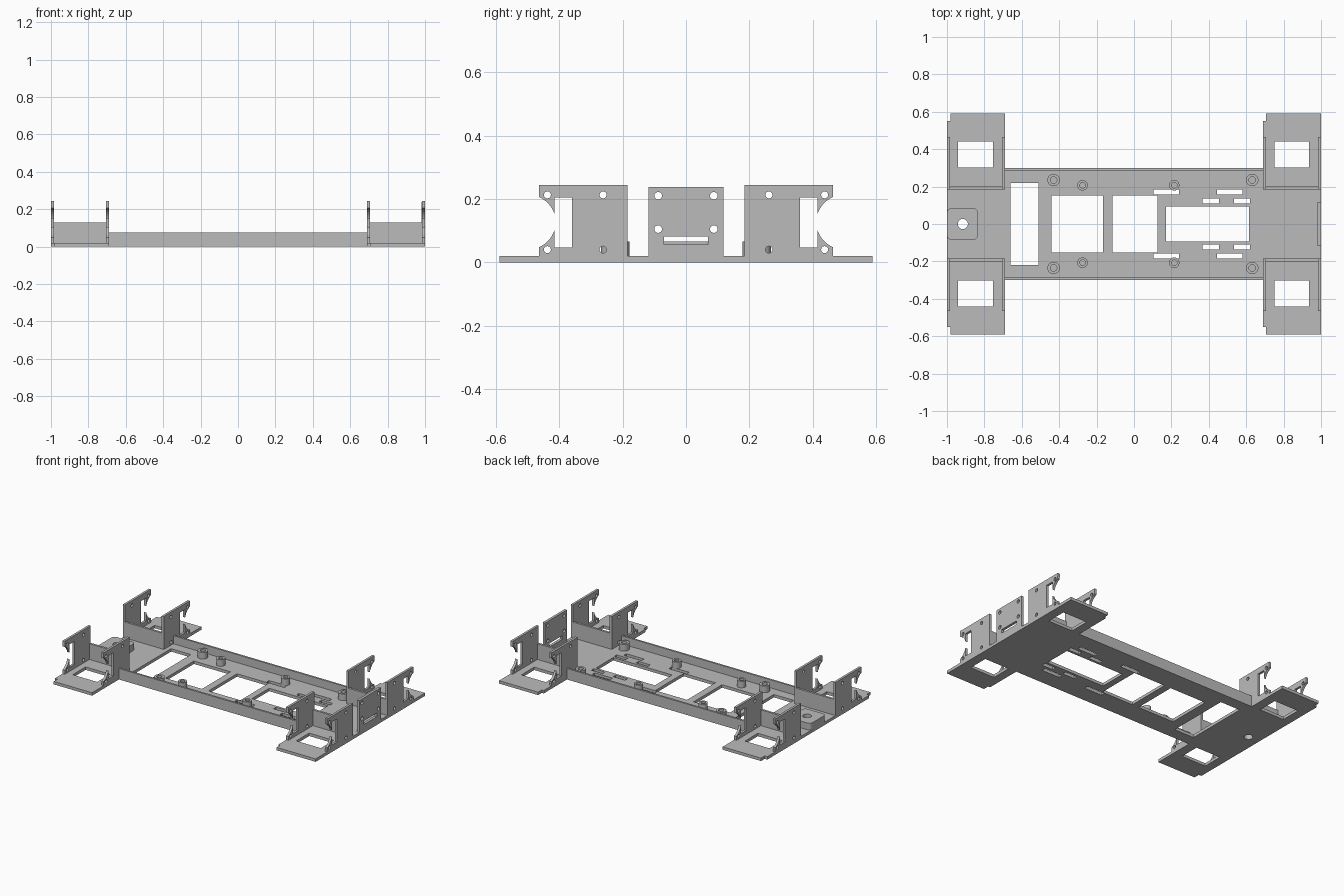
import bpy, bmesh, math
from mathutils import Matrix

cube = bpy.data.objects.get("Cube")
if cube:
    bpy.data.objects.remove(cube, do_unlink=True)

grey = bpy.data.materials.new("plain grey")
grey.use_nodes = True
grey.diffuse_color = (0.5, 0.5, 0.5, 1)
grey.node_tree.nodes["Principled BSDF"].inputs["Base Color"].default_value = (0.5, 0.5, 0.5, 1)

UPRIGHT = Matrix(((0, 0, 1, 0), (1, 0, 0, 0), (0, 1, 0, 0), (0, 0, 0, 1)))


def rect(x0, x1, y0, y1):
    return [(x0, y0), (x1, y0), (x1, y1), (x0, y1)]


def arc(cx, cy, r, a0, a1, n):
    angles = [math.radians(a0 + (a1 - a0) * i / n) for i in range(n + 1)]
    return [(cx + r * math.cos(a), cy + r * math.sin(a)) for a in angles]


def circle(cx, cy, r, n=32):
    return arc(cx, cy, r, 0, 360, n)[:-1]


def panel(name, loops, lo, hi, upright=False):
    """Extrude an outline with holes; upright panels take (y, z) loops and x limits."""
    curve = bpy.data.curves.new(name + " profile", 'CURVE')
    curve.dimensions = '2D'
    curve.fill_mode = 'BOTH'
    curve.extrude = (hi - lo) / 2
    for pts in loops:
        spline = curve.splines.new('POLY')
        spline.points.add(len(pts) - 1)
        for p, (x, y) in zip(spline.points, pts):
            p.co = (x, y, 0, 1)
        spline.use_cyclic_u = True
    temp = bpy.data.objects.new(name + " temp", curve)
    mesh = bpy.data.meshes.new_from_object(temp)
    bpy.data.objects.remove(temp)
    bpy.data.curves.remove(curve)
    mesh.transform(Matrix.Translation((0, 0, (lo + hi) / 2)))
    if upright:
        mesh.transform(UPRIGHT)
    bm = bmesh.new()
    bm.from_mesh(mesh)
    bmesh.ops.remove_doubles(bm, verts=bm.verts, dist=0.0001)
    bmesh.ops.recalc_face_normals(bm, faces=bm.faces)
    for f in bm.faces:
        f.smooth = False
    bm.to_mesh(mesh)
    bm.free()
    mesh.name = name
    mesh.materials.clear()
    mesh.materials.append(grey)
    obj = bpy.data.objects.new(name, mesh)
    bpy.context.collection.objects.link(obj)
    return obj


FLOOR = 0.02

# Base plate: narrow middle, four corner tabs, notched on their -x sides
top_edge = [(1, 0.59), (0.705, 0.59), (0.705, 0.55), (0.69, 0.55), (0.69, 0.3),
            (-0.69, 0.3), (-0.69, 0.59), (-0.98, 0.59), (-0.98, 0.55), (-1, 0.55)]
outline = top_edge + [(x, -y) for x, y in reversed(top_edge)]
cutouts = [rect(-0.66, -0.51, -0.22, 0.22),
           rect(-0.44, -0.165, -0.153, 0.153),
           rect(-0.115, 0.125, -0.153, 0.153),
           rect(0.17, 0.615, -0.093, 0.093),
           circle(-0.915, 0, 0.027)]
for s in (1, -1):
    for x0, x1 in ((0.105, 0.24), (0.445, 0.58)):
        cutouts.append(rect(x0, x1, *sorted((s * 0.157, s * 0.185))))
    for x0, x1 in ((0.365, 0.455), (0.535, 0.62)):
        cutouts.append(rect(x0, x1, *sorted((s * 0.11, s * 0.137))))
    for x0, x1 in ((-0.94, -0.755), (0.75, 0.935)):
        cutouts.append(rect(x0, x1, *sorted((s * 0.303, s * 0.442))))
panel("base_plate", [outline] + cutouts, 0, FLOOR)

# Bracket profile with an open window and a round bite in its outer edge
bracket = ([(0.185, FLOOR), (0.465, FLOOR)]
           + arc(0.498, 0.127, 0.086, 247.4, 195.2, 8)
           + [(0.415, 0.047), (0.36, 0.047), (0.36, 0.205), (0.415, 0.205)]
           + arc(0.498, 0.127, 0.086, 164.8, 112.6, 8)
           + [(0.465, 0.245), (0.185, 0.245)])
screw_holes = [circle(y, z, 0.011, 20) for y in (0.262, 0.438) for z in (0.04, 0.213)]

for s, side in ((1, "back"), (-1, "front")):
    # Side rails
    panel(side + "_rail", [rect(-0.69, 0.69, *sorted((s * 0.287, s * 0.3)))], 0, 0.075)
    loops = [[(s * y, z) for y, z in loop] for loop in [bracket] + screw_holes]
    for end, limits in (("right", (-1, -0.69)), ("left", (0.69, 1))):
        # Cross wall joining each pair of brackets
        panel(f"{side}_{end}_cross_wall",
              [rect(*limits, *sorted((s * 0.185, s * 0.2)))], FLOOR, 0.128)
        for x0, part in ((limits[0], "a"), (limits[1] - 0.016, "b")):
            panel(f"{side}_{end}_bracket_{part}", loops, x0, x0 + 0.016, True)
    # Screw bosses
    for i, (x, y, r) in enumerate(((-0.43, 0.235, 0.033), (-0.275, 0.207, 0.028),
                                   (0.215, 0.207, 0.028), (0.632, 0.235, 0.033))):
        panel(f"{side}_boss_{i + 1}",
              [circle(x, s * y, r), circle(x, s * y, r * 0.53)], FLOOR, 0.065)

# Upright end plate with a slot and four holes
end_holes = [circle(y, z, 0.012, 20) for y in (-0.088, 0.088) for z in (0.105, 0.21)]
panel("end_plate", [rect(-0.118, 0.118, FLOOR, 0.238), rect(-0.07, 0.07, 0.056, 0.081)]
      + end_holes, 0.982, 1, True)

# Rounded pad with a through hole
pad = []
for cx, cy, a in ((-0.86, 0.06, 0), (-0.975, 0.06, 90), (-0.975, -0.06, 180), (-0.86, -0.06, 270)):
    pad += arc(cx, cy, 0.025, a, a + 90, 6)
panel("hitch_pad", [pad, circle(-0.915, 0, 0.027)], FLOOR, 0.066)
